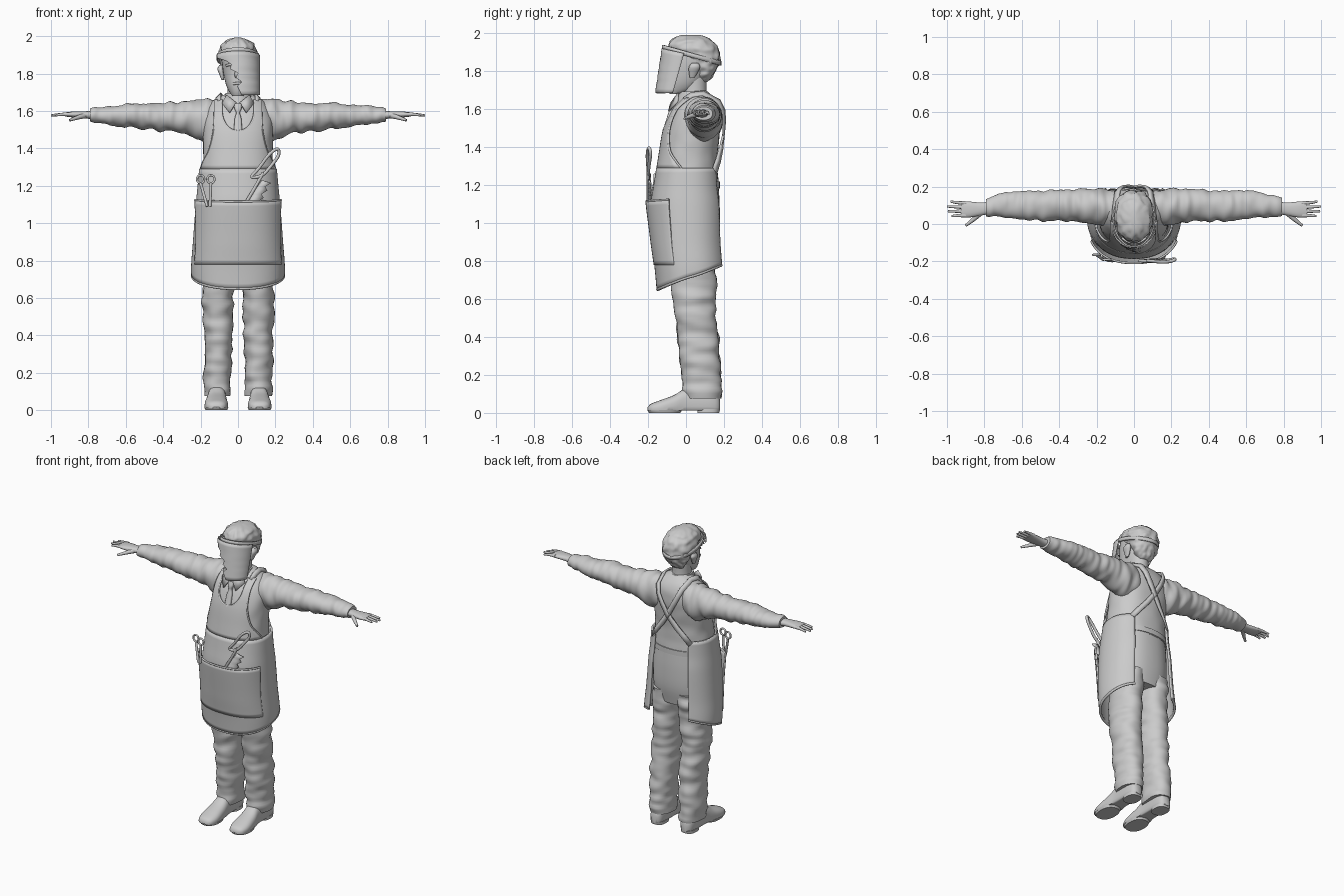
import bpy, bmesh, math
from mathutils import Vector, noise

if "Cube" in bpy.data.objects:
    bpy.data.objects.remove(bpy.data.objects["Cube"])

GREY = (0.6, 0.6, 0.6, 1)
clay = bpy.data.materials.new("plain grey")
clay.use_nodes = True
clay.diffuse_color = GREY
clay.node_tree.nodes["Principled BSDF"].inputs["Base Color"].default_value = GREY


def finish(name, bm, thick=0, angle=50):
    bmesh.ops.recalc_face_normals(bm, faces=bm.faces)
    mesh = bpy.data.meshes.new(name)
    bm.to_mesh(mesh)
    bm.free()
    mesh.materials.append(clay)
    mesh.shade_smooth()
    mesh.set_sharp_from_angle(angle=math.radians(angle))
    obj = bpy.data.objects.new(name, mesh)
    bpy.context.collection.objects.link(obj)
    if thick:
        mod = obj.modifiers.new("thickness", "SOLIDIFY")
        mod.thickness, mod.offset = thick, 0
    return obj


def sample(rows, t):
    """Smooth interpolation of rows (t, values...) at position t."""
    t = min(max(t, rows[0][0]), rows[-1][0])
    i = max(k for k in range(len(rows) - 1) if rows[k][0] <= t)
    a, b = rows[i], rows[i + 1]
    p, q = rows[max(i - 1, 0)], rows[min(i + 2, len(rows) - 1)]
    h = b[0] - a[0]
    s = (t - a[0]) / h
    out = []
    for k in range(1, len(a)):
        ma = (b[k] - p[k]) / (b[0] - p[0]) * h
        mb = (q[k] - a[k]) / (q[0] - a[0]) * h
        out.append(a[k] + s * ma + s * s * (3 * (b[k] - a[k]) - 2 * ma - mb)
                   + s ** 3 * (2 * (a[k] - b[k]) + ma + mb))
    return out


def sgnpow(v, e):
    return math.copysign(abs(v) ** e, v)


def loft(name, axis, rows, steps=24, sides=32, power=2, side=1, fold=0, freq=(20, 20, 20), floor=None):
    """Skin over cross-sections given as (t, a_min, a_max, b_min, b_max)."""
    bm = bmesh.new()
    rings = []
    for i in range(steps + 1):
        t = rows[0][0] + (rows[-1][0] - rows[0][0]) * i / steps
        a0, a1, b0, b1 = sample(rows, t)
        ring = []
        for j in range(sides):
            ang = math.tau * j / sides
            a = (a0 + a1) / 2 + (a1 - a0) / 2 * sgnpow(math.cos(ang), 2 / power)
            b = (b0 + b1) / 2 + (b1 - b0) / 2 * sgnpow(math.sin(ang), 2 / power)
            p = Vector({"x": (t, a, b), "y": (a, t, b), "z": (a, b, t)}[axis])
            if fold:
                mid = Vector({"x": (t, (a0 + a1) / 2, (b0 + b1) / 2),
                              "z": ((a0 + a1) / 2, (b0 + b1) / 2, t)}[axis])
                out = (p - mid).normalized()
                p += out * fold * noise.noise(Vector(f * c for f, c in zip(freq, p)) + Vector((side, 0, 0)))
            if floor is not None:
                p.z = max(p.z, floor)
            p.x *= side
            ring.append(bm.verts.new(p))
        rings.append(ring)
    for r, s in zip(rings, rings[1:]):
        for j in range(sides):
            k = (j + 1) % sides
            bm.faces.new((r[j], r[k], s[k], s[j]))
    bm.faces.new(rings[0])
    bm.faces.new(rings[-1])
    return finish(name, bm)


def sheet(name, grids, thick=0.01):
    """Thin cloth or plate from one or more grids of points."""
    bm = bmesh.new()
    for grid in grids:
        vs = [[bm.verts.new(p) for p in row] for row in grid]
        for r, s in zip(vs, vs[1:]):
            for j in range(len(r) - 1):
                bm.faces.new((r[j], r[j + 1], s[j + 1], s[j]))
    bmesh.ops.remove_doubles(bm, verts=bm.verts, dist=0.0005)
    return finish(name, bm, thick)


def tube(name, points, radius, end=None, side=1, closed=False):
    """Round rod through points, tapering to the end radius."""
    cu = bpy.data.curves.new(name, "CURVE")
    cu.dimensions, cu.bevel_depth, cu.bevel_resolution, cu.use_fill_caps = "3D", radius, 3, True
    sp = cu.splines.new("POLY" if len(points) < 3 else "NURBS")
    sp.points.add(len(points) - 1)
    for i, (pt, p) in enumerate(zip(sp.points, points)):
        pt.co = (p[0] * side, p[1], p[2], 1)
        pt.radius = 1 + ((end or radius) / radius - 1) * i / (len(points) - 1)
    if len(points) > 2:
        sp.order_u, sp.use_endpoint_u = 3, not closed
    sp.use_cyclic_u = closed
    tmp = bpy.data.objects.new(name, cu)
    bpy.context.collection.objects.link(tmp)
    mesh = tmp.evaluated_get(bpy.context.evaluated_depsgraph_get()).to_mesh()
    bm = bmesh.new()
    bm.from_mesh(mesh)
    bpy.data.objects.remove(tmp)
    return finish(name, bm)


# Apron and torso envelope: height, half width, front, back
BODY = [(0.6, .235, -.145, .215), (0.75, .245, -.158, .215), (0.9, .235, -.175, .205), (1.1, .22, -.18, .198),
        (1.2, .21, -.165, .185), (1.36, .198, -.14, .18), (1.5, .2, -.115, .195), (1.6, .185, -.075, .195),
        (1.66, .14, -.02, .165), (1.7, .06, 0, .12)]
N = 2.3


def around(phi, z, grow=0.0):
    rx, f, b = sample(BODY, z)
    return Vector(((rx + grow) * sgnpow(math.sin(phi), 2 / N),
                   (f + b) / 2 - ((b - f) / 2 + grow) * sgnpow(math.cos(phi), 2 / N), z))


def on_body(x, z, face, grow=0.0):
    rx, f, b = sample(BODY, z)
    bulge = max(0, 1 - min(1, abs(x) / rx) ** N) ** (1 / N)
    return Vector((x, (f + b) / 2 + face * ((b - f) / 2 * bulge + grow), z))


# Shirt, belt and trousers
shirt = []
for z in (1.18, 1.28, 1.36, 1.44, 1.5, 1.55, 1.6, 1.63, 1.66, 1.7):
    rx, f, b = sample(BODY, z)
    shirt.append((z, -rx + .013, rx - .013, f + .013, b - .013))
loft("shirt", "z", shirt, 30, 48, N, fold=.004, freq=(14, 14, 14))
loft("belt", "z", [(1.185, -.188, .188, -.14, .178), (1.22, -.188, .188, -.14, .178)], 1, 40, N)
loft("trouser_seat", "z", [(.84, -.165, .165, -.07, .155), (.95, -.185, .185, -.09, .175),
                           (1.08, -.188, .188, -.12, .178), (1.2, -.183, .183, -.135, .172)], 14, 40, N)
for side, tag in ((1, "left"), (-1, "right")):
    loft(tag + "_trouser_leg", "z",
         [(.075, .04, .18, -.015, .185), (.15, .038, .182, -.02, .185), (.3, .033, .182, -.035, .18),
          (.45, .03, .187, -.05, .165), (.6, .025, .192, -.072, .155), (.75, .012, .185, -.08, .16),
          (.92, .0, .18, -.085, .17)], 60, 32, 2.2, side, .014, (9, 9, 22))
    # Shoes
    loft(tag + "_shoe", "y",
         [(-.203, .09, .14, .0, .03), (-.19, .07, .162, -.01, .045), (-.14, .054, .178, -.02, .065),
          (-.06, .058, .172, -.02, .095), (.0, .064, .162, -.02, .13), (.12, .066, .16, -.02, .13),
          (.165, .075, .15, -.01, .1), (.18, .09, .135, .01, .07)], 28, 28, 2.5, side, floor=.012)
    loft(tag + "_sole", "z", [(0, .058, .174, -.195, -.03), (.016, .052, .18, -.205, -.02)], 1, 28, 2.3, side)
    loft(tag + "_heel", "z", [(0, .066, .16, .06, .175), (.02, .066, .16, .06, .18)], 1, 28, 2.6, side)
    # Sleeves and hands
    loft(tag + "_sleeve", "x",
         [(.08, .01, .165, 1.46, 1.66), (.15, -.01, .185, 1.43, 1.665), (.22, .0, .19, 1.45, 1.66),
          (.3, .012, .187, 1.48, 1.648), (.4, .015, .182, 1.49, 1.643), (.5, .018, .18, 1.505, 1.643),
          (.6, .028, .177, 1.515, 1.635), (.7, .035, .163, 1.525, 1.625), (.79, .042, .137, 1.54, 1.61)],
         70, 32, 2, side, .013, (26, 9, 9))
    loft(tag + "_hand", "x",
         [(.76, .055, .12, 1.555, 1.6), (.82, .045, .115, 1.56, 1.598), (.88, .035, .12, 1.565, 1.597),
          (.925, .035, .122, 1.57, 1.592)], 12, 20, 2.3, side)
    for i, tip in enumerate((.975, .995, 1, .98)):
        y = .046 + i * .022
        tube(tag + "_finger", [(.9, y, 1.582), (.94, y, 1.584), (tip, y + (i - 1) * .004, 1.576)], .011, .006, side)
    tube(tag + "_thumb", [(.82, .06, 1.575), (.86, .02, 1.565), (.9, -.008, 1.55)], .015, .007, side)

# Apron skirt, open at the back with a rising hem
def skirt_point(u, v):
    phi = u * math.radians(146)
    low = .65 + .13 * (1 - math.cos(phi)) / 1.85
    return around(phi, low + (1.29 - low) * v)


sheet("apron_skirt", [[[skirt_point(i / 32 - 1, j / 24) for i in range(65)] for j in range(25)]], .012)
tube("apron_hem", [skirt_point(i / 32 - 1, 0) for i in range(65)], .008)

# Bib with a round neckline
BIB = [(1.29, .199), (1.33, .185), (1.38, .158), (1.45, .138), (1.52, .127), (1.66, .122)]


def bib_point(side, u, z):
    neck = 0 if z < 1.49 else .088 * math.sqrt(max(0, 1 - (max(0, 1.6 - z) / .11) ** 2))
    return on_body(side * (neck + (sample(BIB, z)[0] - neck) * u), z, -1)


heights = [1.29 + .02 * j for j in range(10)] + [1.483 + .007 * j for j in range(26)]
sheet("apron_bib", [[[bib_point(s, i / 14, z) for i in range(15)] for z in heights] for s in (1, -1)])
for s in (1, -1):
    tube("bib_outer_trim", [bib_point(s, 1, z) for z in heights], .006)
    tube("bib_neck_trim", [bib_point(s, 0, z) for z in heights if z > 1.487], .006)
    # Straps crossing on the back
    path = [on_body(.105 * s, 1.65, -1), Vector((.105 * s, .03, 1.675)), Vector((.1 * s, .09, 1.683))]
    path += [on_body(s * x, z, 1, .006) for x, z in ((.088, 1.64), (.07, 1.59), (.04, 1.53), (.0, 1.46),
                                                    (-.05, 1.39), (-.1, 1.33), (-.14, 1.275))]
    rows = []
    for i, p in enumerate(path):
        along = path[min(i + 1, len(path) - 1)] - path[max(i - 1, 0)]
        out = (p - Vector((0, .06, min(p.z, 1.58)))).normalized()
        across = along.cross(out).normalized() * .016
        rows.append([p - across, p + across])
    sheet("back_strap", [rows], .012)

# Front pocket, gaping at the top
def pocket_point(i, j):
    phi = math.radians(66) * (i / 20 - 1)
    sag = .015 * math.cos(phi)
    z = .78 + (.35 - sag) * j / 14
    return around(phi, z, .004 + .026 * (j / 14) ** 2)


sheet("apron_pocket", [[[pocket_point(i, j) for i in range(41)] for j in range(15)]])
tube("pocket_trim", [pocket_point(i, 14) for i in range(41)], .006)

# Tools in the pocket: shears, and a toothed blade with a looped handle
for x, tip in ((-.2, -.165), (-.145, -.15)):
    y = -.165 if x < -.18 else -.19
    ring = [(x + .02 * math.cos(k), y, 1.235 + .022 * math.sin(k)) for k in (i * math.tau / 12 for i in range(12))]
    tube("shears_grip", ring, .006, closed=True)
    tube("shears_shank", [(x, y, 1.213), (tip, -.19, 1.09)], .008)
teeth = [(.03 + .014 * j, 1.09 + .02 * j) for j in range(8)]
sheet("saw_blade", [[[(x, -.195, z), (x + .055 + (.022 if j % 2 else 0) - .004 * j, -.19, z - .015)]
                     for j, (x, z) in enumerate(teeth)]], .009)
tube("saw_spine", [(.03, -.198, 1.09), (.08, -.2, 1.17), (.135, -.2, 1.27)], .009)
tube("saw_handle", [(.06, -.195, 1.24), (.11, -.2, 1.29), (.165, -.205, 1.37), (.215, -.195, 1.405),
                    (.222, -.185, 1.365), (.18, -.195, 1.31), (.13, -.2, 1.25)], .009, closed=True)

# Neck, collar and tie
loft("neck", "z", [(1.6, -.07, .07, -.04, .13), (1.68, -.058, .058, -.02, .11), (1.78, -.058, .058, -.02, .11)], 8)
loft("collar", "z", [(1.62, -.088, .088, -.06, .15), (1.66, -.078, .078, -.045, .135),
                     (1.695, -.066, .066, -.035, .115)], 6)
for s in (1, -1):
    sheet("collar_flap", [[[(.01 * s, -.07, 1.645), (.06 * s, -.04, 1.685)],
                           [(.045 * s, -.09, 1.59), (.085 * s, -.045, 1.64)]]], .009)
loft("tie", "z", [(1.48, -.022, .022, -.125, -.1), (1.56, -.018, .018, -.1, -.075),
                  (1.595, -.009, .009, -.09, -.06), (1.605, -.018, .018, -.092, -.05),
                  (1.64, -.022, .022, -.08, -.04)], 16, 16, 3)

# Head, face and hair
loft("head", "z", [(1.68, -.03, .03, -.085, -.03), (1.7, -.046, .046, -.094, .03), (1.74, -.064, .064, -.1, .08),
                   (1.8, -.078, .078, -.098, .12), (1.86, -.085, .085, -.1, .15), (1.92, -.083, .083, -.088, .15),
                   (1.96, -.06, .06, -.06, .12), (1.975, -.02, .02, -.02, .08)], 28, 32, 2.2)
loft("nose", "z", [(1.775, -.012, .012, -.108, -.08), (1.79, -.019, .019, -.126, -.08),
                   (1.845, -.009, .009, -.104, -.08)], 8, 12)
tube("lips", [(-.025, -.094, 1.745), (0, -.106, 1.75), (.025, -.094, 1.745)], .007)
loft("hair", "z", [(1.745, -.04, .04, .05, .115), (1.78, -.068, .068, .05, .145), (1.83, -.088, .088, .03, .17),
                   (1.88, -.1, .1, -.03, .18), (1.92, -.1, .1, -.09, .172), (1.955, -.085, .085, -.085, .145),
                   (1.98, -.055, .055, -.055, .11), (1.992, -.02, .02, -.02, .07)],
     40, 48, 2.1, fold=.012, freq=(45, 30, 30))
for s, tag in ((1, "left"), (-1, "right")):
    tube(tag + "_brow", [(.015 * s, -.1, 1.845), (.04 * s, -.096, 1.852), (.062 * s, -.075, 1.842)], .007)
    loft(tag + "_ear", "z", [(1.765, .076, .088, .02, .045), (1.79, .074, .098, .015, .06),
                             (1.825, .076, .11, .015, .075), (1.845, .08, .1, .03, .065)], 10, 14, 2, s)

# Face shield: tilted headband and a visor broken away on one side
def band_point(k, dz):
    a = math.tau * k / 48
    y = .03 + .152 * math.sin(a)
    return (.11 * math.cos(a), y, 1.885 - .28 * (y - .03) + dz)


sheet("headband", [[[band_point(k, dz) for k in range(49)] for dz in (-.012, .012)]], .008)
BREAK = (168, 160, 125, 108, 112, 90, 96, 80, 92, 86, 80)
visor = []
for j, limit in enumerate(BREAK):
    v = j / 10
    row = []
    for i in range(25):
        a = math.radians(limit * i / 24)
        back = -.01 - .06 * v
        depth = .115 - .025 * v
        row.append((.115 * math.cos(a), back - depth * math.sin(a), 1.895 - .21 * v + .025 * (1 - v) * math.sin(a)))
    visor.append(row)
sheet("visor", [visor], .007)
